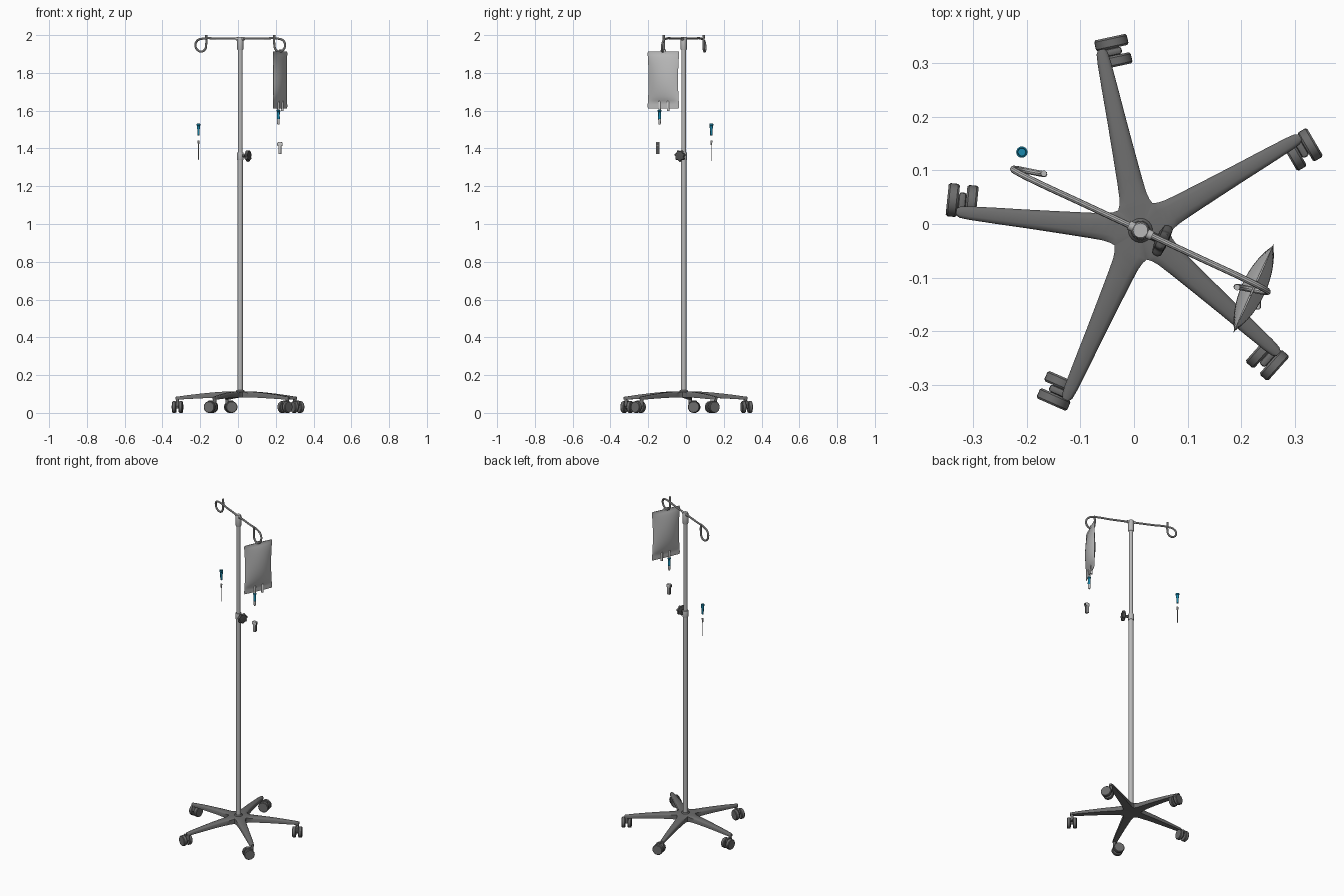
import bpy, bmesh, math
from mathutils import Vector, Matrix

if "Cube" in bpy.data.objects:
    bpy.data.objects.remove(bpy.data.objects["Cube"])

CX, CY = 0.012, -0.012                      # pole axis
BAR = math.radians(-25)                     # heading of the hook bar and the knob
POLE = Matrix.Translation((CX, CY, 0))
BAR_M = POLE @ Matrix.Rotation(BAR, 4, 'Z')


def material(name, r, g, b):
    m = bpy.data.materials.new(name)
    m.diffuse_color = (r, g, b, 1)
    m.use_nodes = True
    m.node_tree.nodes["Principled BSDF"].inputs["Base Color"].default_value = m.diffuse_color
    return m


DARK = material("dark_grey_plastic", 0.15, 0.15, 0.15)
KNOB = material("charcoal", 0.08, 0.08, 0.08)
METAL = material("brushed_metal", 0.48, 0.48, 0.48)
BAG = material("bag_film", 0.5, 0.5, 0.5)
BLUE = material("blue_plastic", 0.01, 0.25, 0.42)
PALE = material("pale_plastic", 0.6, 0.6, 0.6)


def smooth(obj, angle=35):
    bpy.ops.object.select_all(action='DESELECT')
    obj.select_set(True)
    bpy.context.view_layer.objects.active = obj
    bpy.ops.object.shade_smooth_by_angle(angle=math.radians(angle))


def finish(name, bm, mat, matrix):
    bmesh.ops.remove_doubles(bm, verts=bm.verts, dist=1e-5)
    bmesh.ops.recalc_face_normals(bm, faces=bm.faces)
    me = bpy.data.meshes.new(name)
    bm.to_mesh(me)
    bm.free()
    me.materials.append(mat)
    obj = bpy.data.objects.new(name, me)
    obj.matrix_world = matrix
    bpy.context.collection.objects.link(obj)
    smooth(obj)
    return obj


def loft(name, rings, mat, matrix=Matrix()):
    """Skin closed rings of equal size and cap both ends."""
    bm = bmesh.new()
    vs = [[bm.verts.new(p) for p in ring] for ring in rings]
    n = len(vs[0])
    for a, b in zip(vs, vs[1:]):
        for i in range(n):
            bm.faces.new((a[i], a[(i + 1) % n], b[(i + 1) % n], b[i]))
    bm.faces.new(vs[0])
    bm.faces.new(vs[-1])
    return finish(name, bm, mat, matrix)


def lathe(name, profile, mat, matrix=Matrix(), n=24, lobes=0, depth=0):
    """Revolve (radius, height) pairs, optionally with a lobed outline."""
    rings = []
    for r, z in profile:
        ring = []
        for i in range(n):
            a = math.tau * i / n
            q = r * (1 + depth * math.cos(lobes * a))
            ring.append((q * math.cos(a), q * math.sin(a), z))
        rings.append(ring)
    return loft(name, rings, mat, matrix)


def box(name, size, centre, mat, matrix=Matrix(), bevel=0.0):
    bm = bmesh.new()
    bmesh.ops.create_cube(bm, size=1)
    bmesh.ops.scale(bm, vec=size, verts=bm.verts)
    if bevel:
        bmesh.ops.bevel(bm, geom=bm.edges[:], offset=bevel, segments=2, affect='EDGES', profile=0.5)
    bmesh.ops.translate(bm, vec=centre, verts=bm.verts)
    return finish(name, bm, mat, matrix)


def rod(name, points, radius, mat, matrix):
    cu = bpy.data.curves.new(name, 'CURVE')
    cu.dimensions = '3D'
    cu.bevel_depth, cu.bevel_resolution = radius, 3
    cu.resolution_u, cu.use_fill_caps = 8, True
    sp = cu.splines.new('BEZIER')
    sp.bezier_points.add(len(points) - 1)
    for bp, p in zip(sp.bezier_points, points):
        bp.co = p
        bp.handle_left_type = bp.handle_right_type = 'AUTO'
    cu.materials.append(mat)
    obj = bpy.data.objects.new(name, cu)
    obj.matrix_world = matrix
    bpy.context.collection.objects.link(obj)
    bpy.ops.object.select_all(action='DESELECT')
    obj.select_set(True)
    bpy.context.view_layer.objects.active = obj
    bpy.ops.object.convert(target='MESH')
    smooth(bpy.context.object)


# Five-legged base: stations are (distance, half width, top, bottom, edge drop)
STATIONS = [(0, 0, .115, .082, 0), (.045, .0327, .114, .081, .001), (.054, .0285, .114, .081, .004),
            (.068, .0255, .113, .081, .006), (.095, .0235, .112, .081, .008), (.15, .0205, .108, .08, .008),
            (.21, .0175, .102, .077, .007), (.27, .015, .095, .074, .006), (.32, .0125, .088, .071, .005),
            (.338, .0105, .086, .07, .005), (.345, .006, .085, .07, .004)]
ROUND_X = Matrix.Rotation(math.pi / 2, 4, 'Y')
for k in range(5):
    leg = POLE @ Matrix.Rotation(math.radians(30.2 + 72 * k), 4, 'Z')
    rings = [[(s, -w, zb), (s, -w, zt - d), (s, -w * .85, zt - d * .4), (s, -w * .5, zt), (s, w * .5, zt),
              (s, w * .85, zt - d * .4), (s, w, zt - d), (s, w, zb)] for s, w, zt, zb, d in STATIONS]
    loft(f"base_leg_{k}", rings, DARK, leg)
    # Twin-wheel caster trailing to one side of the leg tip
    lathe(f"caster_stem_{k}", [(.009, .04), (.009, .075)], DARK, leg @ Matrix.Translation((.334, 0, 0)), 16)
    hub = leg @ Matrix.Translation((.336, -.021, .031))
    box(f"caster_hood_{k}", (.014, .044, .032), (0, .006, .018), DARK, hub, .005)
    lathe(f"caster_axle_{k}", [(.008, -.02), (.008, .02)], DARK, hub @ ROUND_X, 12)
    for side in (-1, 1):
        wheel = hub @ Matrix.Translation((side * .0175, 0, 0)) @ ROUND_X
        lathe(f"caster_wheel_{k}", [(.022, -.0105), (.028, -.0105), (.031, -.007), (.031, .007),
                                    (.028, .0105), (.022, .0105)], DARK, wheel, 28)

# Telescopic pole with hub, collar and top cap
lathe("base_hub", [(.024, .108), (.022, .117), (.018, .121)], DARK, POLE)
lathe("lower_pole", [(.0142, .1), (.0142, 1.35)], METAL, POLE)
lathe("upper_pole", [(.0122, 1.34), (.0122, 1.96)], METAL, POLE)
lathe("pole_collar", [(.0165, 1.34), (.0175, 1.344), (.0175, 1.374), (.0165, 1.378)], METAL, POLE)
lathe("pole_cap", [(.0145, 1.92), (.016, 1.924), (.016, 1.985), (.0135, 1.991)], METAL, POLE)

# Star knob that locks the height
knob = BAR_M @ Matrix.Translation((0, 0, 1.361)) @ ROUND_X
lathe("knob_stem", [(.008, .01), (.008, .04)], KNOB, knob, 16)
lathe("star_knob", [(.012, .033), (.026, .037), (.0285, .042), (.0285, .049), (.025, .054), (.01, .056)],
      KNOB, knob, 56, 7, .11)

# Hook bar: the same curl at each end, turned half round
HOOK = [(0, 0, 1.981), (.12, 0, 1.981), (.222, 0, 1.981), (.25, .001, 1.972), (.263, .003, 1.948),
        (.255, .007, 1.923), (.235, .012, 1.913), (.215, .017, 1.923), (.208, .019, 1.95), (.208, .02, 2.0)]
for k in range(2):
    turn = BAR_M @ Matrix.Rotation(math.pi * k, 4, 'Z')
    rod(f"hook_{k}", [(u, -v, z) for u, v, z in HOOK], .0058, METAL, turn)
    lathe(f"hook_socket_{k}", [(.009, .012), (.009, .024)], METAL,
          turn @ Matrix.Translation((0, 0, 1.981)) @ ROUND_X, 16)

# Fluid bag: lens section with flat sealed ends and a slight waist
bag_m = Matrix.Translation((.223, -.12, 0)) @ Matrix.Rotation(math.radians(65.5), 4, 'Z')
rings = []
N = 48
for j in range(31):
    v = j / 30
    t = min(max((v - .12) / .84, 0), 1)
    thick = .0018 + .021 * math.sin(math.pi * t ** .85) ** .7
    half = .0925 - .007 * math.sin(math.pi * v)
    if j in (0, 30):
        half -= .003
    ring = []
    for i in range(N):
        a = math.tau * i / N
        s = math.sin(a)
        ring.append((half * math.cos(a), thick * s * abs(s) ** .6, 1.612 + .302 * v))
    rings.append(ring)
loft("fluid_bag", rings, BAG, bag_m)
box("bag_hanger_tab", (.03, .004, .02), (0, 0, 1.913), BAG, bag_m, .0015)

# Bag ports
for x in (-.022, .028):
    port = bag_m @ Matrix.Translation((x, 0, 0))
    lathe("bag_port", [(.0065, 1.597), (.0065, 1.65), (.003, 1.655)], PALE, port, 16)

# Spike and drip chamber below the bag
spike = bag_m @ Matrix.Translation((-.022, 0, 0))
lathe("drip_spike", [(.005, 1.606), (.01, 1.602), (.01, 1.597), (.0075, 1.594), (.007, 1.57),
                     (.0085, 1.566), (.0085, 1.558), (.007, 1.555)], BLUE, spike, 20)
lathe("drip_chamber", [(.007, 1.56), (.0068, 1.532), (.004, 1.526)], PALE, spike, 20)

# Roller clamp: pale channel, dark sides and wheel
clamp = Matrix.Translation((.222, -.15, 0))
box("clamp_body", (.015, .018, .064), (0, 0, 1.402), PALE, clamp, .002)
box("clamp_head", (.027, .019, .02), (0, 0, 1.423), PALE, clamp, .003)
for s in (-1, 1):
    box("clamp_side", (.002, .013, .058), (s * .0078, 0, 1.401), KNOB, clamp)
    box("clamp_head_side", (.002, .013, .014), (s * .0136, 0, 1.423), KNOB, clamp)

# Loose connector and its needle
needle = Matrix.Translation((-.209, .134, 0))
lathe("connector", [(.004, 1.468), (.006, 1.47), (.0065, 1.502), (.0085, 1.508), (.0085, 1.52),
                    (.0105, 1.522), (.0105, 1.53), (.008, 1.531), (.007, 1.524)], BLUE, needle, 24)
lathe("needle_hub", [(.0055, 1.443), (.005, 1.432), (.003, 1.418)], PALE, needle, 16)
lathe("needle_shaft", [(.0018, 1.42), (.0018, 1.345), (.0005, 1.333)], METAL, needle, 10)
